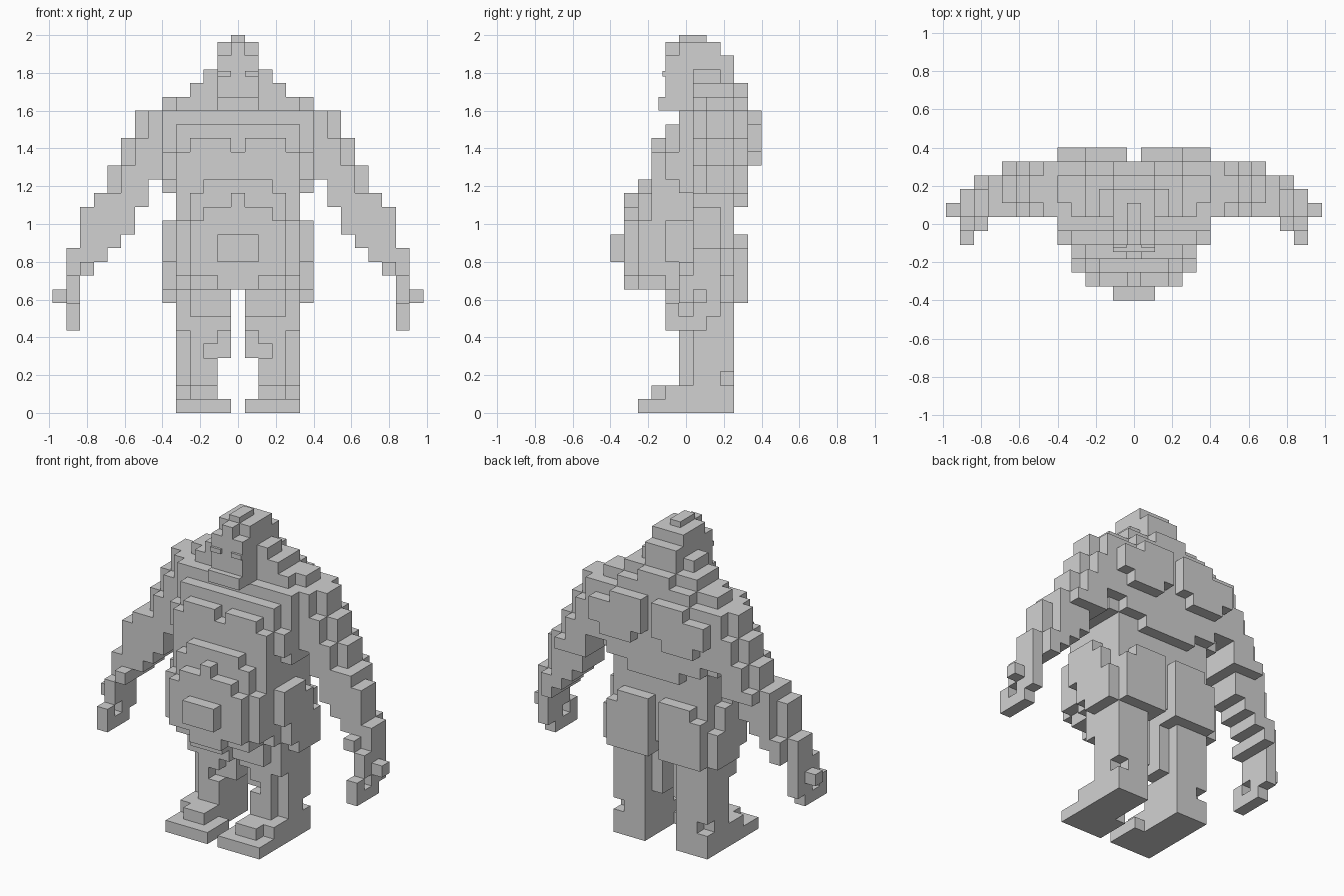
import bpy, bmesh, math

if "Cube" in bpy.data.objects:
    bpy.data.objects.remove(bpy.data.objects["Cube"])

U = 2 / 27.5          # block size; columns are centred on whole numbers
grey = bpy.data.materials.new("stone grey")
grey.diffuse_color = (0.64, 0.64, 0.64, 1)
grey.use_nodes = True
grey.node_tree.nodes["Principled BSDF"].inputs["Base Color"].default_value = grey.diffuse_color

parts = {}            # part name -> set of blocks
owner = set()         # every block used so far


def part(name, boxes, mirror=True):
    """Fill inclusive block ranges (x0, x1, y0, y1, z0, z1), mirrored across x."""
    cells = set()
    for x0, x1, y0, y1, z0, z1 in boxes:
        for x in range(x0, x1 + 1):
            for y in range(y0, y1 + 1):
                for z in range(z0, z1 + 1):
                    cells.add((x, y, z))
                    if mirror:
                        cells.add((-x, y, z))
    cells -= owner
    owner.update(cells)
    parts[name] = cells


def finish(name, bm):
    me = bpy.data.meshes.new(name)
    bm.to_mesh(me)
    bm.free()
    me.materials.append(grey)
    ob = bpy.data.objects.new(name, me)
    bpy.context.collection.objects.link(ob)


def skin(name, cells):
    """Draw only the block sides that are open to the air."""
    bm = bmesh.new()
    verts = {}

    def vert(p):
        if p not in verts:
            verts[p] = bm.verts.new(((p[0] - .5) * U, (p[1] - .5) * U, p[2] * U))
        return verts[p]

    for c in sorted(cells):
        for a in range(3):
            b, d = (a + 1) % 3, (a + 2) % 3
            for s in (0, 1):
                n = list(c)
                n[a] += 2 * s - 1
                if tuple(n) in owner:
                    continue
                quad = []
                for i, j in ((0, 0), (1, 0), (1, 1), (0, 1)):
                    p = list(c)
                    p[a] += s
                    p[b] += i
                    p[d] += j
                    quad.append(vert(tuple(p)))
                bm.faces.new(quad if s else quad[::-1])
    bmesh.ops.dissolve_limit(bm, angle_limit=math.radians(1),
                             verts=bm.verts, edges=bm.edges)
    finish(name, bm)


def plate(name, x0, x1, y0, y1, z0, z1):
    """A single box in block units, for details thinner than a block."""
    bm = bmesh.new()
    bmesh.ops.create_cube(bm, size=1)
    for v in bm.verts:
        v.co = ((x0 if v.co.x < 0 else x1) * U,
                (y0 if v.co.y < 0 else y1) * U,
                (z0 if v.co.z < 0 else z1) * U)
    finish(name, bm)


# Head and neck
part("head", [
    (0, 1, 0, 2, 26, 26), (0, 0, -1, -1, 26, 26), (0, 1, -1, 3, 22, 25),
    (0, 1, 3, 4, 22, 23), (2, 2, 1, 2, 24, 24)])

# Sloping shoulders
part("shoulders", [(0, 3, 1, 3, 23, 23), (0, 4, 1, 3, 22, 22),
                   (5, 5, 2, 3, 22, 22), (0, 3, 4, 4, 22, 22)])

# Chest, pectorals and waist
part("chest", [
    (0, 5, 0, 4, 18, 21), (0, 4, -1, 3, 17, 20), (5, 5, -1, -1, 17, 18),
    (0, 5, 0, 3, 16, 17), (0, 5, 4, 4, 17, 17), (0, 4, 4, 4, 16, 16),
    (0, 2, 4, 4, 15, 15), (0, 4, -1, 3, 13, 16)])
part("pectorals", [(1, 3, -2, -2, 19, 19), (0, 4, -2, -2, 16, 18)])

# Shoulder blades
part("shoulder_blades", [(1, 5, 5, 5, 19, 20), (1, 3, 5, 5, 21, 21), (2, 4, 5, 5, 18, 18)])

# Rounded belly with a raised centre
part("belly", [
    (0, 4, -2, -2, 10, 15), (0, 3, -2, -2, 9, 9),
    (0, 2, -3, -3, 16, 16), (0, 3, -3, -3, 14, 15), (0, 4, -3, -3, 10, 13),
    (0, 3, -3, -3, 9, 9),
    (0, 0, -4, -4, 15, 15), (0, 2, -4, -4, 14, 14), (0, 3, -4, -4, 10, 13),
    (0, 1, -4, -4, 9, 9), (0, 1, -5, -5, 11, 12)])

# Pelvis, hip plates and seat
part("pelvis", [(0, 4, -1, 3, 9, 12), (1, 4, 0, 3, 8, 8), (1, 3, -1, -1, 7, 8)])
part("hip_plates", [(5, 5, 0, 2, 9, 12), (5, 5, 1, 3, 8, 10), (5, 5, -1, 1, 11, 13)])
part("buttocks", [(1, 4, 4, 4, 8, 11), (1, 3, 4, 4, 12, 12)])

# Legs with inner thighs and a notch at the knee
part("legs", [
    (2, 3, 1, 3, 2, 7), (4, 4, 1, 2, 2, 2), (4, 4, 1, 3, 3, 7),
    (3, 3, 0, 0, 2, 7), (2, 2, 0, 0, 5, 7), (2, 2, 0, 0, 2, 3), (4, 4, 0, 0, 6, 7),
    (1, 1, 0, 2, 6, 8), (1, 1, 1, 2, 4, 5)])

# Stepped feet
part("feet", [
    (2, 4, -3, 3, 0, 0), (1, 1, -3, -1, 0, 0),
    (2, 3, -2, 3, 1, 1), (4, 4, -1, 3, 1, 1)])

# Arms: (row, inner column, outer column, rear depth)
rows = [(21, 6, 7, 4), (20, 6, 7, 4), (19, 6, 8, 4), (18, 6, 8, 4),
        (17, 6, 9, 4), (16, 7, 9, 4), (15, 7, 10, 4), (14, 8, 11, 3),
        (13, 8, 11, 3), (12, 9, 11, 3), (11, 10, 12, 3), (10, 11, 12, 3)]
arm = []
for z, a, b, back in rows:
    front = 2 if z > 15 else 1
    arm += [(a, b - 1, 1, back, z, z), (b, b, front, back - 1, z, z)]
part("arms", arm)

# Hands with a thumb and curled fingers
part("hands", [
    (12, 12, 0, 2, 8, 9), (12, 12, 1, 2, 7, 7), (13, 13, 1, 1, 8, 8),
    (12, 12, 0, 1, 6, 6), (12, 12, -1, -1, 6, 7),
    (11, 11, 0, 0, 10, 10)])

for name, cells in parts.items():
    skin(name, cells)

# Thin details: crown, muzzle and eyes
plate("crown", -.5, .5, -.5, 1.5, 27, 27.5)
plate("muzzle", -1.5, 1.5, -2, -1.5, 22, 23)
for side, s in (("left", 1), ("right", -1)):
    x0, x1 = sorted((.5 * s, 1.5 * s))
    plate(side + "_eye", x0, x1, -1.7, -1.5, 24.5, 24.9)
